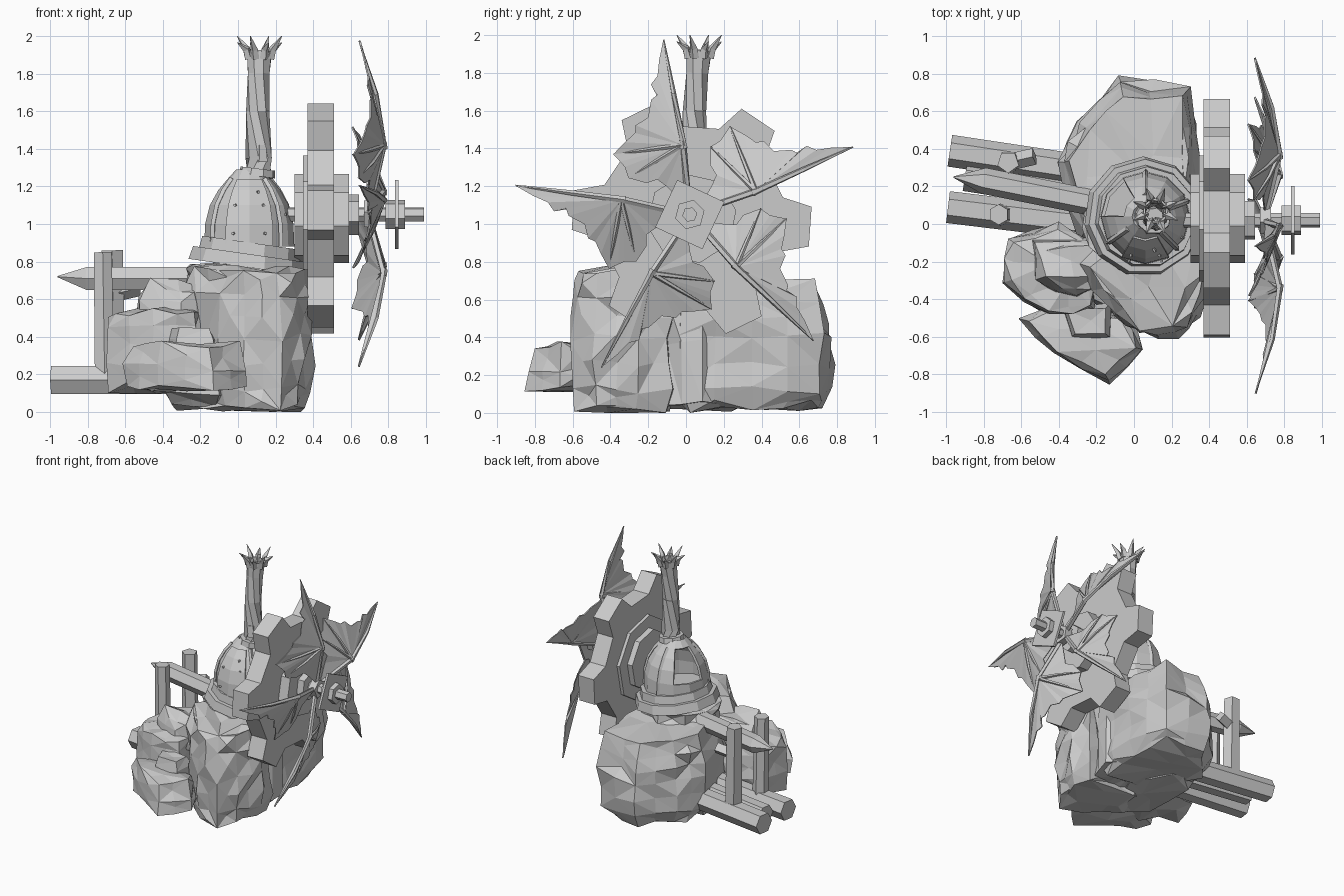
import bpy, bmesh, math, random
from mathutils import Vector

if "Cube" in bpy.data.objects:
    bpy.data.objects.remove(bpy.data.objects["Cube"])

random.seed(4)
grey = bpy.data.materials.new("light_grey")
grey.diffuse_color = (0.6, 0.6, 0.6, 1)
grey.use_nodes = True
grey.node_tree.nodes["Principled BSDF"].inputs["Base Color"].default_value = grey.diffuse_color


def finish(name, bm, thick=0):
    bmesh.ops.recalc_face_normals(bm, faces=bm.faces[:])
    me = bpy.data.meshes.new(name)
    bm.to_mesh(me)
    bm.free()
    me.materials.append(grey)
    ob = bpy.data.objects.new(name, me)
    bpy.context.collection.objects.link(ob)
    if thick:
        m = ob.modifiers.new("thickness", 'SOLIDIFY')
        m.thickness = thick
        m.offset = -1
    return ob


def rock(name, outline, layers, jitter=0.03, dent=0.045):
    """Faceted boulder: hull around a plan outline repeated at (z, scale) layers, then dented."""
    bm = bmesh.new()
    c = sum((Vector(p) for p in outline), Vector((0, 0))) / len(outline)
    for z, s in layers:
        for p in outline:
            q = c + (Vector(p) - c) * (s - random.uniform(0, 2 * jitter))
            bm.verts.new((q.x, q.y, max(0, z + random.uniform(-jitter, jitter))))
    r = bmesh.ops.convex_hull(bm, input=bm.verts[:])
    bmesh.ops.delete(bm, geom=[v for v in r["geom_interior"] if isinstance(v, bmesh.types.BMVert)], context='VERTS')
    # chips and gullies on the long facets
    long_edges = [e for e in bm.edges if e.calc_length() > 0.2]
    old = set(bm.verts)
    bmesh.ops.subdivide_edges(bm, edges=long_edges, cuts=1)
    bmesh.ops.triangulate(bm, faces=bm.faces[:])
    bm.normal_update()
    for v in bm.verts:
        if v not in old:
            v.co += v.normal * random.uniform(-dent, 0.012)
            v.co.z = max(0, v.co.z)
    return finish(name, bm)


def tube(name, pts, radii, n=6, caps=True, thick=0, turn=0):
    bm = bmesh.new()
    pts = [Vector(p) for p in pts]
    rings = []
    for i, p in enumerate(pts):
        d = pts[min(i + 1, len(pts) - 1)] - pts[max(i - 1, 0)]
        q = d.to_track_quat('Z', 'Y')
        rings.append([bm.verts.new(p + q @ Vector((radii[i] * math.cos(turn + math.tau * k / n),
                      radii[i] * math.sin(turn + math.tau * k / n), 0))) for k in range(n)])
    for a, b in zip(rings, rings[1:]):
        for k in range(n):
            bm.faces.new((a[k], a[(k + 1) % n], b[(k + 1) % n], b[k]))
    if caps:
        bm.faces.new(rings[0])
        bm.faces.new(rings[-1])
    return finish(name, bm, thick)


def prism(name, poly, x0, x1):
    """Polygon in the y-z plane, extruded along x."""
    bm = bmesh.new()
    a = [bm.verts.new((x0, y, z)) for y, z in poly]
    b = [bm.verts.new((x1, y, z)) for y, z in poly]
    bm.faces.new(a)
    bm.faces.new(b)
    for k in range(len(a)):
        j = (k + 1) % len(a)
        bm.faces.new((a[k], a[j], b[j], b[k]))
    return finish(name, bm)


def ngon(n, r, turn=0, cy=0.02, cz=1.05):
    return [(cy + r * math.cos(math.radians(turn + 360 * k / n)),
             cz + r * math.sin(math.radians(turn + 360 * k / n))) for k in range(n)]


# Boulders
rock("front_boulder", [(-0.12, -0.5), (0.02, -0.6), (0.24, -0.62), (0.36, -0.5), (0.42, -0.25),
     (0.37, -0.07), (-0.1, -0.04), (-0.33, -0.2)],
     [(0.02, 0.88), (0.12, 1.01), (0.4, 1.03), (0.63, 1), (0.76, 0.85)])
rock("back_boulder", [(-0.08, 0.78), (0.3, 0.73), (0.36, 0.35), (0.34, -0.05), (-0.3, -0.1),
     (-0.41, 0.33), (-0.31, 0.55)], [(0.02, 0.86), (0.12, 1.01), (0.4, 1.03), (0.6, 0.97), (0.72, 0.86)])
rock("centre_boulder", ngon(9, 0.33, 10, 0.02, 0.03), [(0.05, 1), (0.7, 1), (0.79, 0.93)], 0.02)
rock("left_boulder", [(-0.69, -0.06), (-0.72, -0.32), (-0.46, -0.52), (-0.18, -0.48), (-0.2, -0.1), (-0.4, 0.02)],
     [(0.12, 0.9), (0.25, 1), (0.45, 1), (0.56, 0.88)])
rock("left_upper_boulder", [(-0.55, -0.08), (-0.53, -0.3), (-0.3, -0.42), (-0.12, -0.3), (-0.15, -0.05)],
     [(0.4, 1), (0.6, 1), (0.69, 0.75)])
rock("small_boulder", [(-0.62, -0.5), (-0.44, -0.7), (-0.13, -0.85), (0.06, -0.67), (-0.03, -0.48), (-0.42, -0.4)],
     [(0.13, 1), (0.24, 1), (0.36, 0.85)], 0.025, 0.03)
rock("small_top_stone", [(-0.38, -0.45), (-0.33, -0.6), (-0.13, -0.6), (-0.12, -0.42)],
     [(0.3, 1), (0.38, 1), (0.44, 0.8)], 0.015, 0.02)
rock("low_base_stone", [(-0.4, -0.3), (-0.1, -0.5), (0.1, 0.0), (-0.1, 0.4), (-0.36, 0.3)],
     [(0.03, 0.8), (0.1, 1), (0.2, 0.9)], 0.02, 0.02)

# Timber frame
tube("floor_beam_back", [(-0.98, 0.39, 0.17), (-0.25, 0.28, 0.17)], [0.085, 0.085])
tube("floor_beam_middle", [(-0.9, 0.25, 0.17), (-0.2, 0.14, 0.17)], [0.075, 0.075])
tube("floor_beam_front", [(-0.99, 0.09, 0.17), (-0.25, 0.0, 0.17)], [0.085, 0.085])
tube("front_post", [(-0.71, 0.05, 0.2), (-0.72, 0.05, 0.85)], [0.06, 0.055], 6)
tube("back_post", [(-0.66, 0.33, 0.2), (-0.67, 0.33, 0.86)], [0.065, 0.06], 5)
tube("pointed_beam", [(-0.96, 0.25, 0.72), (-0.8, 0.23, 0.71), (-0.15, 0.1, 0.71)], [0.004, 0.07, 0.07])
tube("short_brace", [(-0.66, 0.33, 0.63), (-0.53, 0.36, 0.66)], [0.045, 0.045], 4)

# Furnace dome
CX, CY = 0.06, 0.04
PROFILE = [(0.88, 0.24), (1.0, 0.235), (1.1, 0.21), (1.18, 0.165), (1.24, 0.115), (1.29, 0.07)]


def lathe(name, profile, n, keep, thick, cx=CX):
    bm = bmesh.new()
    rings = [[bm.verts.new((cx + r * math.cos(math.tau * k / n), CY + r * math.sin(math.tau * k / n), z))
              for k in range(n)] for z, r in profile]
    for i in range(len(rings) - 1):
        for k in range(n):
            if keep((k + 0.5) * 360 / n, i):
                j = (k + 1) % n
                bm.faces.new((rings[i][k], rings[i][j], rings[i + 1][j], rings[i + 1][k]))
    return finish(name, bm, thick)


lathe("furnace_dome", PROFILE, 12, lambda a, i: not (120 < a < 190 and 0 < i < 4 - (a > 170)), 0.02)
lathe("dome_patch", [(z, r + 0.015) for z, r in PROFILE], 12, lambda a, i: 240 < a < 300 and i < 4, 0.014)
tube("furnace_base", [(CX - 0.01, CY, 0.77), (CX, CY, 0.84)], [0.32, 0.305], 11)
tube("furnace_rim", [(CX, CY, 0.83), (CX + 0.01, CY, 0.9)], [0.275, 0.265], 11)
for a in (20, 90, 215, 315):
    c, s = math.cos(math.radians(a)), math.sin(math.radians(a))
    tube("dome_rib", [(CX + r * c, CY + r * s, z) for z, r in PROFILE[:5]], [0.015] * 5, 4)
for a, z, r in [(250, 0.95, 0.25), (290, 0.95, 0.25), (250, 1.1, 0.22), (290, 1.1, 0.22), (285, 1.17, 0.19), (330, 1.05, 0.22)]:
    d = Vector((math.cos(math.radians(a)), math.sin(math.radians(a)), 0))
    p = Vector((CX, CY, z))
    tube("rivet", [p + d * (r - 0.03), p + d * (r + 0.008)], [0.01, 0.008], 5)

# Chimney with torn top
tube("chimney", [(0.11, 0.04, 1.24), (0.11, 0.04, 1.35), (0.105, 0.045, 1.6), (0.11, 0.06, 1.8), (0.115, 0.07, 1.92)],
     [0.078, 0.07, 0.062, 0.062, 0.07], 8, False, 0.012)
tube("chimney_collar", [(0.1, 0.04, 1.255), (0.105, 0.04, 1.295)], [0.1, 0.093], 9)
tube("chimney_patch", [(0.125, 0.0, 1.33), (0.125, 0.0, 1.42)], [0.04, 0.03], 5)
for k in range(8):
    c, s = math.cos(math.tau * (k + 0.5) / 8), math.sin(math.tau * (k + 0.5) / 8)
    h = 1.965 + 0.035 * (k % 2)
    tube("torn_spike", [(0.115 + r * c, 0.07 + r * s, z) for r, z in ((0.06, 1.88), (0.075, 1.93), (0.128, h))],
         [0.024, 0.021, 0.002], 4)

# Cog wheel and axle
cog = []
for k in range(6):
    for off, r in ((-17, 0.495), (-9.5, 0.638), (9.5, 0.638), (17, 0.495)):
        a = math.radians(56 + 60 * k + off)
        cog.append((0.03 + r * math.cos(a), 1.03 + r * math.sin(a)))
prism("cog_wheel", cog, 0.37, 0.51)
prism("cog_back_hub", ngon(8, 0.24, 10, 0.03, 1.03), 0.3, 0.37)
prism("cog_back_ring", ngon(8, 0.34, 10, 0.03, 1.03), 0.345, 0.37)
prism("cog_front_hub", ngon(8, 0.24, 10, 0.03, 1.03), 0.51, 0.59)
prism("axle_collar", ngon(6, 0.11, 20), 0.59, 0.645)
prism("axle", ngon(6, 0.04, 10), 0.25, 0.99)
prism("fan_hub", ngon(5, 0.075, 97), 0.67, 0.73)
prism("square_plate", ngon(4, 0.195, 110), 0.835, 0.853)
prism("axle_nut", ngon(6, 0.08, 15), 0.785, 0.89)

# Five bat-wing fan blades; points are (radial, sideways, x)
TIP, KNUCKLE, BASE = (0.935, 0, 0.645), (0.37, -0.02, 0.775), (0.04, 0, 0.7)
MID, F1, F2 = (0.645, -0.01, 0.735), (0.375, 0.35, 0.61), (0.24, 0.29, 0.64)
EDGE = [BASE, (0.17, 0.1, 0.69), (0.21, 0.14, 0.695), (0.2, 0.2, 0.67), F2, (0.3, 0.3, 0.64), (0.33, 0.32, 0.63), F1,
        (0.43, 0.28, 0.65), (0.47, 0.22, 0.67), (0.51, 0.21, 0.68), (0.54, 0.14, 0.7), (0.63, 0.11, 0.7),
        (0.65, 0.08, 0.71), (0.71, 0.1, 0.685), (0.75, 0.06, 0.69), (0.83, 0.04, 0.67), TIP, MID]
for deg in (98.5, 22.5, -45.5, -120, 170.5):
    a = math.radians(deg)

    def P(p):
        u, v, x = p
        return Vector((x, 0.02 + u * math.cos(a) - v * math.sin(a), 1.05 + u * math.sin(a) + v * math.cos(a)))

    bm = bmesh.new()
    hub = bm.verts.new(P(KNUCKLE))
    rim = [bm.verts.new(P(p)) for p in EDGE]
    for i in range(len(rim) - 1):
        bm.faces.new((hub, rim[i], rim[i + 1]))
    finish("blade_skin", bm, 0.008)
    tube("blade_spar", [P(BASE), P(KNUCKLE), P(MID), P(TIP)], [0.018, 0.018, 0.014, 0.004], 5)
    for f in (F1, F2):
        m = [(s + t) / 2 + o for s, t, o in zip(KNUCKLE, f, (0, 0, 0.012))]
        tube("blade_finger", [P(KNUCKLE), P(m), P(f)], [0.014, 0.011, 0.004], 5)
    tube("blade_knuckle", [P((0.35, -0.02, 0.775)), P((0.39, -0.02, 0.775))], [0.022, 0.016], 5)
